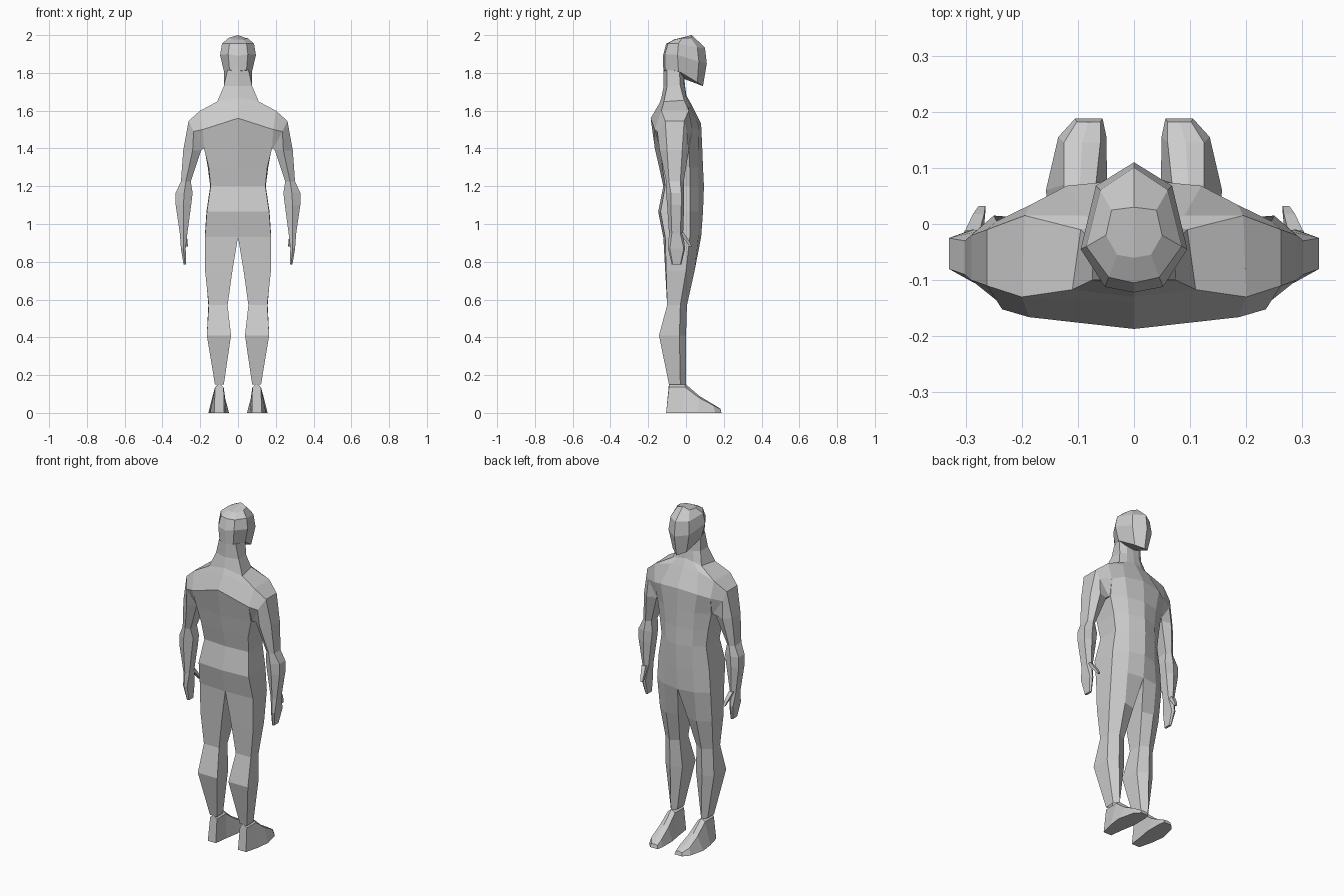
import bpy

skin = bpy.data.materials.new("plain grey")
skin.diffuse_color = (0.6, 0.6, 0.6, 1)


def loft(name, rings, closed=True, bottom=False, top=False):
    """Skin a stack of equal rings, then mirror the part across x = 0."""
    n = len(rings[0])
    verts = [p for ring in rings for p in ring]
    faces = []
    for r in range(len(rings) - 1):
        for i in range(n if closed else n - 1):
            j = (i + 1) % n
            faces.append((r * n + i, r * n + j, (r + 1) * n + j, (r + 1) * n + i))
    if bottom:
        faces.append(tuple(reversed(range(n))))
    if top:
        faces.append(tuple(range(len(verts) - n, len(verts))))
    mesh = bpy.data.meshes.new(name)
    mesh.from_pydata(verts, [], faces)
    mesh.materials.append(skin)
    obj = bpy.data.objects.new(name, mesh)
    bpy.context.collection.objects.link(obj)
    mod = obj.modifiers.new("mirror", 'MIRROR')
    mod.use_clip = True
    mod.merge_threshold = 0.0005
    return obj


def level(z, *points):
    return [(x, y, z) for x, y in points]


# Half rings run from the spine, round the side, to the chest centre
hip = level(0.93, (0, -0.12), (0.175, -0.11), (0.176, 0.02), (0.10, 0.065), (0, 0.08))
loft("torso_and_neck", [
    hip,
    level(1.065, (0, -0.147), (0.165, -0.135), (0.167, 0.02), (0.09, 0.066), (0, 0.09)),
    level(1.20, (0, -0.12), (0.145, -0.11), (0.147, 0.02), (0.09, 0.066), (0, 0.095)),
    level(1.30, (0, -0.142), (0.155, -0.125), (0.16, 0.02), (0.09, 0.063), (0, 0.09)),
    level(1.40, (0, -0.165), (0.18, -0.135), (0.178, 0.015), (0.10, 0.065), (0, 0.086)),
    [(0, -0.187, 1.56), (0.187, -0.166, 1.50), (0.185, 0.034, 1.50), (0.12, 0.068, 1.52), (0, 0.08, 1.53)],
    [(0, -0.14, 1.64), (0.20, -0.13, 1.60), (0.195, 0.015, 1.60), (0.09, 0.015, 1.63), (0, 0.025, 1.64)],
    [(0, -0.13, 1.67), (0.11, -0.117, 1.648), (0.095, -0.01, 1.655), (0.05, 0, 1.67), (0, 0.002, 1.68)],
    level(1.73, (0, -0.118), (0.075, -0.10), (0.075, -0.03), (0.04, -0.01), (0, -0.005)),
    [(0, -0.12, 1.815), (0.055, -0.10, 1.815), (0.073, -0.035, 1.81), (0.04, -0.012, 1.79), (0, -0.01, 1.785)],
], closed=False)

# Head: jaw, cheek, brow and crown half rings
loft("head", [
    [(0, -0.12, 1.81), (0.045, -0.11, 1.815), (0.075, -0.04, 1.81), (0.045, 0.06, 1.75), (0, 0.09, 1.73)],
    [(0, -0.122, 1.89), (0.052, -0.112, 1.90), (0.095, -0.045, 1.895), (0.068, 0.068, 1.86), (0, 0.11, 1.85)],
    [(0, -0.105, 1.955), (0.045, -0.095, 1.955), (0.085, -0.04, 1.955), (0.06, 0.06, 1.935), (0, 0.10, 1.935)],
    [(0, -0.06, 1.978), (0.03, -0.055, 1.978), (0.05, -0.02, 1.985), (0.04, 0.025, 1.985), (0, 0.03, 2.0)],
], closed=False, bottom=True, top=True)

# Legs share the hip ring, so the inner thighs meet at the crotch
loft("legs", [
    level(0.15, (0.075, -0.09), (0.122, -0.09), (0.122, -0.03), (0.10, 0), (0.078, -0.03)),
    level(0.41, (0.037, -0.143), (0.165, -0.143), (0.16, -0.035), (0.105, 0), (0.045, -0.03)),
    level(0.57, (0.055, -0.10), (0.155, -0.10), (0.157, -0.03), (0.105, 0.005), (0.055, -0.02)),
    level(0.75, (0.03, -0.11), (0.174, -0.105), (0.172, 0), (0.10, 0.045), (0.03, 0.03)),
    hip,
])

# Feet: sections from heel to toe


def foot_section(y, sole_in, sole_out, top_in, top_out, z, y_top):
    mid = (top_in + top_out) / 2
    return [(sole_out, y, 0), (sole_in, y, 0), (top_in, y_top, z * 0.88),
            (mid, y_top, z), (top_out, y_top, z * 0.88)]


loft("feet", [
    foot_section(-0.105, 0.073, 0.126, 0.076, 0.121, 0.155, -0.09),
    foot_section(-0.02, 0.062, 0.148, 0.076, 0.122, 0.155, -0.005),
    foot_section(0.06, 0.048, 0.157, 0.068, 0.125, 0.09, 0.07),
    foot_section(0.155, 0.049, 0.135, 0.06, 0.125, 0.045, 0.145),
    foot_section(0.188, 0.056, 0.105, 0.06, 0.102, 0.022, 0.182),
], bottom=True, top=True)


# Arms: six-sided rings from finger tips up to the shoulder
def arm_ring(z, x_in, x_out, out_back, out_front, front, back):
    mid = (x_in + x_out) / 2
    return level(z, (x_out, out_back), (x_out, out_front), (mid, front),
                 (x_in, out_front), (x_in, out_back), (mid, back))


loft("arms_and_hands", [
    arm_ring(0.785, 0.274, 0.288, -0.07, -0.03, -0.025, -0.075),
    arm_ring(0.87, 0.277, 0.302, -0.085, -0.012, -0.005, -0.095),
    arm_ring(0.95, 0.268, 0.308, -0.075, -0.03, -0.015, -0.09),
    arm_ring(1.10, 0.248, 0.33, -0.08, -0.025, -0.01, -0.10),
    arm_ring(1.165, 0.24, 0.33, -0.08, -0.025, -0.01, -0.105),
    arm_ring(1.225, 0.25, 0.302, -0.09, -0.03, -0.012, -0.105),
    level(1.39, (0.29, -0.10), (0.29, -0.02), (0.25, 0.015), (0.195, 0), (0.195, -0.11), (0.24, -0.14)),
    [(0.262, -0.11, 1.545), (0.262, -0.01, 1.545), (0.245, 0.005, 1.49),
     (0.185, 0.01, 1.40), (0.185, -0.125, 1.40), (0.235, -0.152, 1.49)],
    [(0.20, -0.13, 1.60), (0.195, 0.015, 1.60), (0.185, 0.034, 1.50),
     (0.172, 0.012, 1.40), (0.172, -0.13, 1.40), (0.187, -0.166, 1.50)],
], bottom=True)


# Thumbs: slim tapered square tubes
def thumb_ring(x, y, z, r):
    return level(z, (x + r, y - r), (x + r, y + r), (x - r, y + r), (x - r, y - r))


loft("thumbs", [
    thumb_ring(0.271, 0.026, 0.88, 0.006),
    thumb_ring(0.277, 0.008, 0.91, 0.010),
    thumb_ring(0.288, -0.025, 0.955, 0.013),
], bottom=True, top=True)
